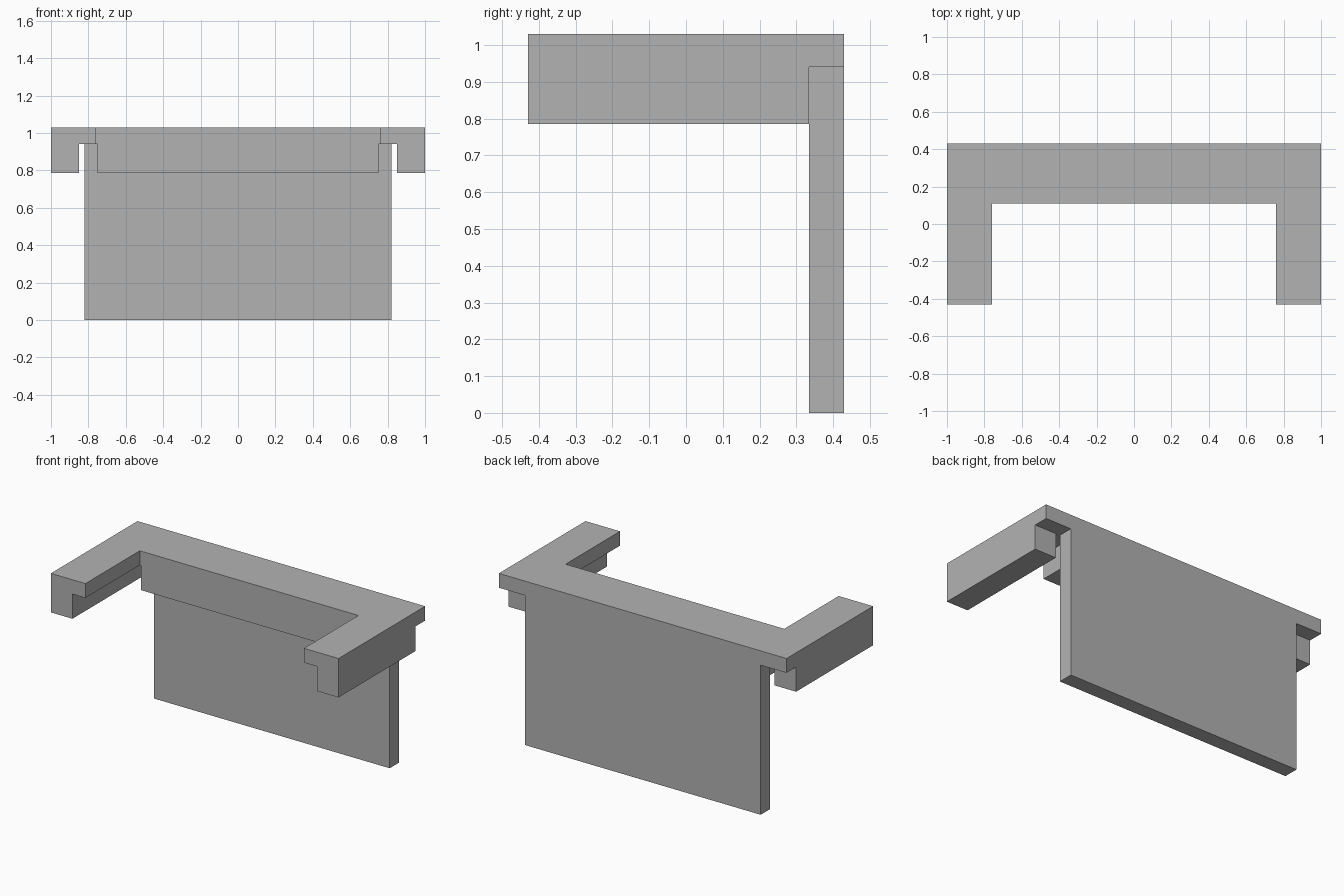
import bpy
import bmesh

cube = bpy.data.objects.get("Cube")
if cube:
    bpy.data.objects.remove(cube, do_unlink=True)

# Single grey finish
GREY = (0.448, 0.448, 0.448, 1.0)
grey = bpy.data.materials.new("plain grey")
grey.use_nodes = True
grey.diffuse_color = GREY
grey.node_tree.nodes["Principled BSDF"].inputs["Base Color"].default_value = GREY

# Shared levels and depths
TOP, SLAB_BOTTOM, RAIL_BOTTOM = 1.03, 0.94, 0.785
FRONT, INNER, PANEL_FRONT, BACK = -0.43, 0.11, 0.335, 0.43


def prism(name, outline, z0, z1):
    """Extrude a plan outline from z0 up to z1."""
    bm = bmesh.new()
    base = bm.faces.new([bm.verts.new((x, y, z0)) for x, y in outline])
    grown = bmesh.ops.extrude_face_region(bm, geom=[base])["geom"]
    lifted = [v for v in grown if isinstance(v, bmesh.types.BMVert)]
    bmesh.ops.translate(bm, verts=lifted, vec=(0, 0, z1 - z0))
    bmesh.ops.recalc_face_normals(bm, faces=bm.faces)
    mesh = bpy.data.meshes.new(name)
    bm.to_mesh(mesh)
    bm.free()
    mesh.materials.append(grey)
    obj = bpy.data.objects.new(name, mesh)
    bpy.context.collection.objects.link(obj)
    return obj


def box(name, x0, x1, y0, y1, z0, z1):
    return prism(name, [(x0, y0), (x1, y0), (x1, y1), (x0, y1)], z0, z1)


# U-shaped top slab, mirrored from its left half outline
half = [(0.76, INNER), (0.76, FRONT), (1, FRONT), (1, BACK)]
prism("top_slab", half + [(-x, y) for x, y in reversed(half)], SLAB_BOTTOM, TOP)

# Upright back panel
box("back_panel", -0.82, 0.82, PANEL_FRONT, BACK, 0, SLAB_BOTTOM)

# Rail under the inner edge of the slab
box("inner_rail", -0.75, 0.75, INNER, PANEL_FRONT, RAIL_BOTTOM, SLAB_BOTTOM)

# Rails under the outer edges of both arms
for side, s in (("left", 1), ("right", -1)):
    x0, x1 = sorted((0.85 * s, s))
    box(side + "_arm_rail", x0, x1, FRONT, PANEL_FRONT, RAIL_BOTTOM, SLAB_BOTTOM)
